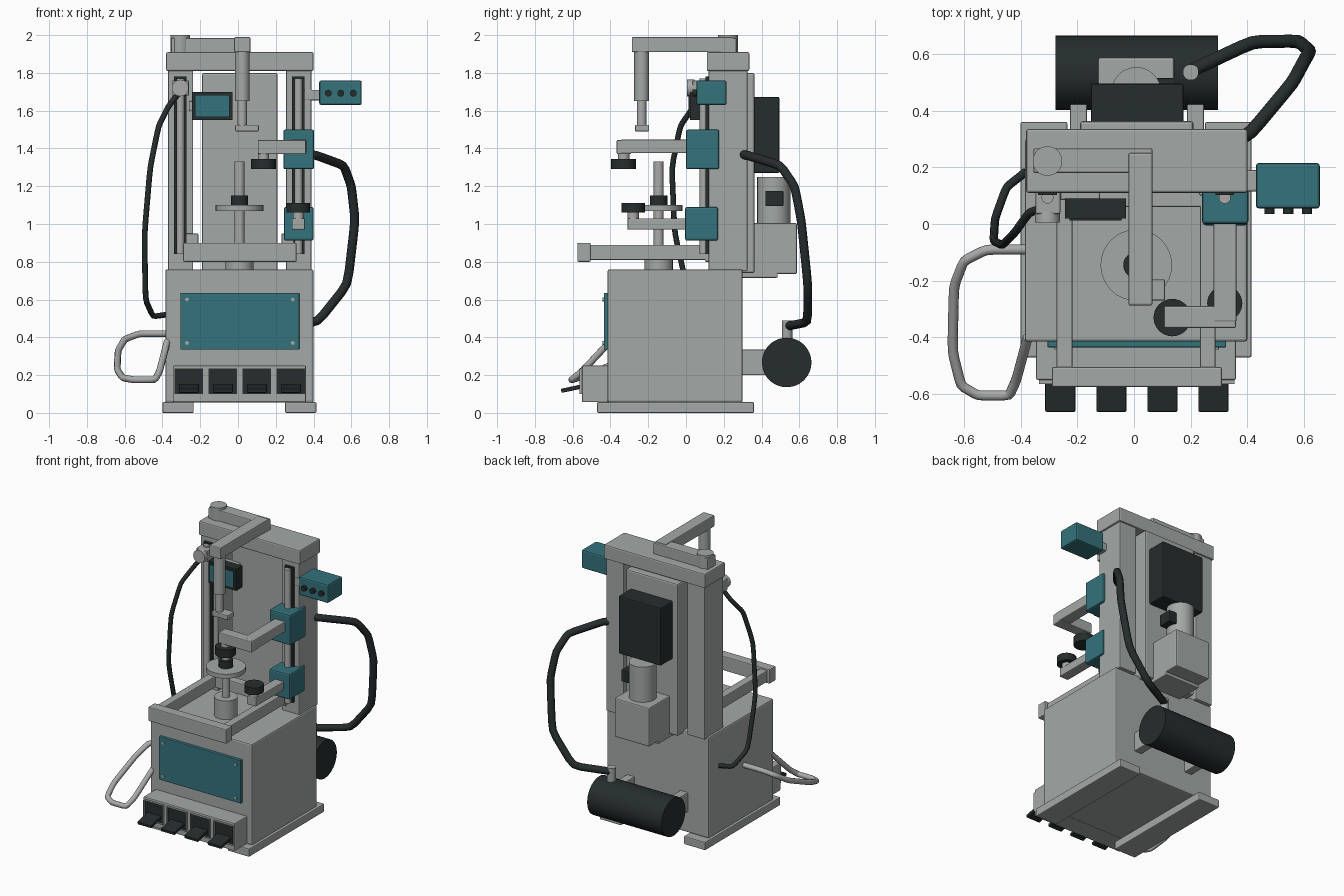
import bpy, bmesh, math
from mathutils import Vector

old = bpy.data.objects.get("Cube")
if old:
    bpy.data.objects.remove(old, do_unlink=True)


def material(name, rgb):
    m = bpy.data.materials.new(name)
    m.use_nodes = True
    m.diffuse_color = (*rgb, 1)
    m.node_tree.nodes["Principled BSDF"].inputs["Base Color"].default_value = (*rgb, 1)
    return m


GREY = material("machine grey", (0.37, 0.395, 0.38))
STEEL = material("bare steel", (0.40, 0.41, 0.40))
TEAL = material("teal paint", (0.035, 0.17, 0.20))
DARK = material("charcoal", (0.019, 0.026, 0.026))


def finish(name, bm, mats, bevel=0.0):
    mesh = bpy.data.meshes.new(name)
    bmesh.ops.recalc_face_normals(bm, faces=bm.faces)
    bm.to_mesh(mesh)
    bm.free()
    ob = bpy.data.objects.new(name, mesh)
    bpy.context.scene.collection.objects.link(ob)
    for m in mats:
        mesh.materials.append(m)
    if bevel:
        mod = ob.modifiers.new("edge_bevel", "BEVEL")
        mod.width = bevel
        mod.segments = 2
    return ob


def box_mesh(x, y, z):
    """Box from (low, high) ranges on each axis."""
    bm = bmesh.new()
    bmesh.ops.create_cube(bm, size=1)
    for v in bm.verts:
        v.co = Vector([(r[0] + r[1]) / 2 + c * (r[1] - r[0]) for r, c in zip((x, y, z), v.co)])
    return bm


def box(name, x, y, z, mat=GREY, bevel=0.006):
    return finish(name, box_mesh(x, y, z), [mat], bevel)


def framed_box(name, x, y, z, mats, border, depth):
    """Box whose front face has an inset panel in the second material."""
    bm = box_mesh(x, y, z)
    bm.normal_update()
    front = min(bm.faces, key=lambda f: f.calc_center_median().y)
    bmesh.ops.inset_region(bm, faces=[front], thickness=border)
    panel = bmesh.ops.extrude_discrete_faces(bm, faces=[front])["faces"][0]
    bmesh.ops.translate(bm, verts=panel.verts, vec=(0, -depth, 0))
    panel.material_index = 1
    return finish(name, bm, mats)


def smooth(ob):
    bpy.ops.object.select_all(action="DESELECT")
    ob.select_set(True)
    bpy.context.view_layer.objects.active = ob
    bpy.ops.object.shade_smooth_by_angle(angle=math.radians(35))


def rod(name, start, end, r, mat=GREY, sides=32):
    """Cylinder between two points."""
    a, b = Vector(start), Vector(end)
    bm = bmesh.new()
    bmesh.ops.create_cone(bm, cap_ends=True, segments=sides, radius1=r, radius2=r, depth=(b - a).length)
    turn = (b - a).to_track_quat("Z", "Y").to_matrix()
    for v in bm.verts:
        v.co = turn @ v.co + (a + b) / 2
    ob = finish(name, bm, [mat])
    smooth(ob)
    return ob


def tube(name, points, r, mat):
    """Round tube along a path with softened corners."""
    pts = [Vector(p) for p in points]
    path = [pts[0]]
    for a, b, c in zip(pts, pts[1:], pts[2:]):
        path += [b.lerp(a, 0.2), b.lerp(b.lerp((a + c) / 2, 0.5), 0.16), b.lerp(c, 0.2)]
    path.append(pts[-1])
    curve = bpy.data.curves.new(name, "CURVE")
    curve.dimensions = "3D"
    curve.bevel_depth = r
    curve.bevel_resolution = 3
    curve.use_fill_caps = True
    spline = curve.splines.new("POLY")
    spline.points.add(len(path) - 1)
    for p, co in zip(spline.points, path):
        p.co = (*co, 1)
    spline.use_smooth = True
    curve.materials.append(mat)
    ob = bpy.data.objects.new(name, curve)
    bpy.context.scene.collection.objects.link(ob)


# Cabinet, feet and front service panel
box("cabinet", (-0.385, 0.4), (-0.415, 0.3), (0.055, 0.76), bevel=0.01)
for side, x in (("right", (-0.4, -0.235)), ("left", (0.25, 0.415))):
    box(side + "_foot", x, (-0.47, 0.36), (0, 0.057))
box("service_panel", (-0.305, 0.325), (-0.435, -0.41), (0.335, 0.635), TEAL, 0.004)
for x in (-0.27, 0.29):
    for z in (0.37, 0.6):
        rod("panel_screw", (x, -0.442, z), (x, -0.43, z), 0.01, STEEL, 12)

# Pedal housing with four recessed pedals
box("pedal_housing", (-0.345, 0.36), (-0.55, -0.41), (0.057, 0.25))
for i in range(4):
    x = -0.26 + 0.18 * i
    framed_box("pedal_recess", (x - 0.075, x + 0.075), (-0.565, -0.54), (0.1, 0.235), [GREY, DARK], 0.005, -0.012)
    pedal = box("pedal", (-0.053, 0.053), (-0.06, 0.055), (-0.011, 0.011), DARK, 0.004)
    pedal.location = (x, -0.602, 0.129)
    pedal.rotation_euler.x = math.radians(12)

# Columns, back plate and top beam
for side, x in (("right", -0.305), ("left", 0.32)):
    box(side + "_column", (x - 0.066, x + 0.068), (0.12, 0.325), (0.75, 1.82))
    box(side + "_rail_strip", (x - 0.033, x + 0.033), (0.103, 0.125), (0.84, 1.78), DARK, 0)
    rod(side + "_guide_rod", (x, 0.093, 0.84), (x, 0.093, 1.77), 0.021, STEEL)
box("back_plate", (-0.19, 0.21), (0.2, 0.363), (0.74, 1.8), bevel=0.01)
box("top_beam", (-0.38, 0.4), (0.11, 0.335), (1.81, 1.91), bevel=0.008)

# Work tray frame
box("tray_front", (-0.29, 0.31), (-0.575, -0.505), (0.8, 0.9))
for side, x in (("right", -0.245), ("left", 0.26)):
    box(side + "_tray_rail", (x - 0.028, x + 0.028), (-0.51, 0.12), (0.81, 0.89))
    box(side + "_tray_mount", (x - 0.03, x + 0.035), (0.1, 0.2), (0.8, 0.95))
box("tray_rear", (-0.27, 0.285), (0.06, 0.12), (0.81, 0.89))

# Central lift spindle
for name, lo, hi, r, m in (
    ("spindle_base", 0.75, 0.89, 0.075, GREY), ("spindle_shaft", 0.88, 1.33, 0.026, STEEL),
    ("spindle_table", 1.07, 1.1, 0.126, GREY), ("spindle_collar", 1.1, 1.15, 0.046, DARK)):
    rod(name, (0.008, -0.145, lo), (0.008, -0.145, hi), r, m)

# Overhead arm with plunger
box("overhead_crossbar", (-0.355, 0.065), (0.18, 0.267), (1.905, 1.985))
box("overhead_arm", (-0.02, 0.065), (-0.287, 0.25), (1.91, 1.99))
rod("arm_pivot", (-0.305, 0.222, 1.9), (-0.305, 0.222, 2.0), 0.052)
rod("plunger_sleeve", (0.022, -0.235, 1.65), (0.022, -0.235, 1.92), 0.039)
rod("plunger_rod", (0.022, -0.235, 1.51), (0.022, -0.235, 1.66), 0.025, STEEL)
box("plunger_foot", (-0.015, 0.11), (-0.27, -0.195), (1.49, 1.525))

# Carriages with clamp arms and pads
box("upper_carriage", (0.24, 0.403), (0, 0.175), (1.29, 1.5), TEAL, 0.01)
box("lower_carriage", (0.243, 0.4), (-0.005, 0.17), (0.912, 1.09), TEAL, 0.01)
box("upper_arm", (0.28, 0.362), (-0.345, 0.01), (1.375, 1.447))
box("upper_arm_tip", (0.105, 0.36), (-0.367, -0.29), (1.37, 1.445))
box("lower_arm", (0.285, 0.355), (-0.31, 0.01), (0.97, 1.03))
rod("upper_pad_stem", (0.135, -0.33, 1.34), (0.135, -0.33, 1.38), 0.03, STEEL)
rod("upper_pad", (0.135, -0.33, 1.29), (0.135, -0.33, 1.345), 0.066, DARK)
rod("lower_pad_stem", (0.32, -0.28, 1.02), (0.32, -0.28, 1.065), 0.03, STEEL)
rod("lower_pad", (0.32, -0.28, 1.06), (0.32, -0.28, 1.11), 0.062, DARK)

# Display and button box
framed_box("display", (-0.243, -0.028), (0.02, 0.09), (1.55, 1.7), [DARK, TEAL], 0.023, 0.008)
box("display_bracket", (-0.26, -0.12), (0.085, 0.21), (1.6, 1.65))
box("button_box", (0.43, 0.655), (0.055, 0.215), (1.63, 1.76), TEAL, 0.01)
box("button_box_bracket", (0.35, 0.44), (0.115, 0.19), (1.655, 1.71))
for x in (0.478, 0.544, 0.61):
    rod("push_button", (x, 0.035, 1.693), (x, 0.06, 1.693), 0.018, DARK, 16)

# Hose valve on the right column
box("valve_block", (-0.348, -0.26), (0.035, 0.125), (1.68, 1.76))
rod("valve_knob", (-0.305, 0.005, 1.72), (-0.305, 0.045, 1.72), 0.044, STEEL)

# Rear drive unit
box("drive_controller", (-0.152, 0.175), (0.355, 0.495), (1.27, 1.673), DARK, 0.008)
rod("drive_motor", (0.008, 0.465, 0.99), (0.008, 0.465, 1.25), 0.088)
box("motor_terminal", (0.08, 0.14), (0.42, 0.515), (1.095, 1.175), DARK, 0.004)
box("gearbox", (-0.127, 0.142), (0.34, 0.587), (0.735, 1.005), bevel=0.008)
box("gearbox_foot", (-0.127, 0.142), (0.29, 0.485), (0.715, 0.75))

# Rear air tank
rod("air_tank", (-0.277, 0.533, 0.267), (0.297, 0.533, 0.267), 0.131, DARK, 48)
for x in (-0.195, 0.217):
    box("tank_bracket", (x - 0.03, x + 0.03), (0.29, 0.43), (0.2, 0.335))
rod("tank_fitting", (0.2, 0.535, 0.38), (0.2, 0.535, 0.49), 0.028)

# Hoses and side grab loop
tube("tank_hose", [(0.34, 0.29, 1.37), (0.41, 0.32, 1.365), (0.56, 0.5, 1.31), (0.6, 0.575, 1.2),
                   (0.62, 0.61, 1.02), (0.58, 0.645, 0.68), (0.42, 0.643, 0.48), (0.2, 0.54, 0.46)], 0.024, DARK)
tube("valve_hose", [(-0.31, 0.06, 1.7), (-0.37, 0.04, 1.62), (-0.42, -0.03, 1.52), (-0.465, -0.075, 1.3),
                    (-0.495, -0.06, 0.95), (-0.49, 0.02, 0.6), (-0.45, 0.13, 0.51), (-0.38, 0.185, 0.52)], 0.015, DARK)
tube("grab_loop", [(-0.37, -0.09, 0.42), (-0.52, -0.09, 0.42), (-0.6, -0.13, 0.39), (-0.635, -0.22, 0.33),
                   (-0.64, -0.45, 0.23), (-0.61, -0.57, 0.185), (-0.55, -0.605, 0.175), (-0.44, -0.605, 0.175),
                   (-0.415, -0.55, 0.22), (-0.375, -0.4, 0.38)], 0.018, STEEL)
